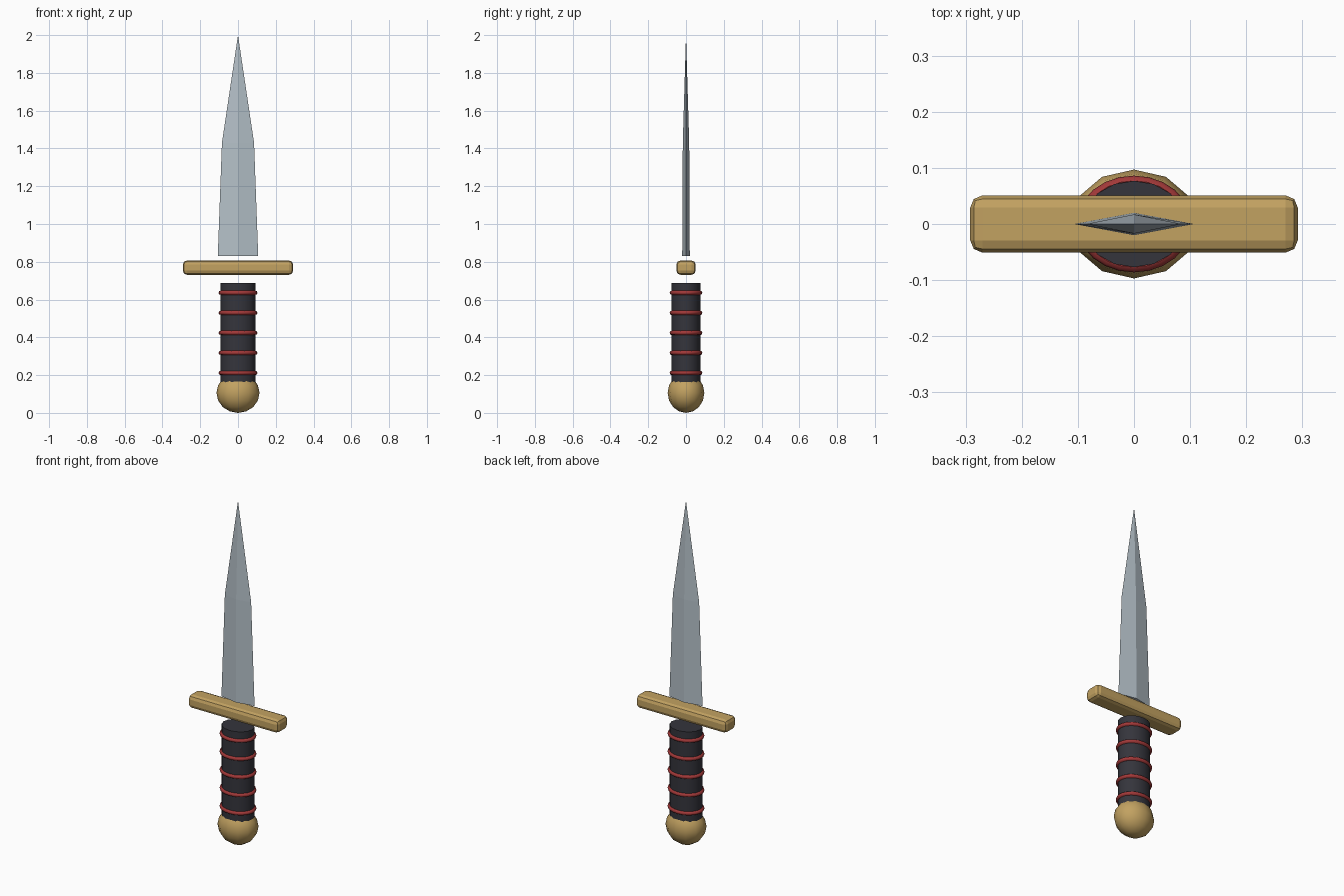
import bpy, bmesh, math

cube = bpy.data.objects.get("Cube")
if cube:
    bpy.data.objects.remove(cube, do_unlink=True)


def material(name, rgb):
    mat = bpy.data.materials.new(name)
    mat.use_nodes = True
    mat.diffuse_color = (*rgb, 1)
    mat.node_tree.nodes["Principled BSDF"].inputs["Base Color"].default_value = (*rgb, 1)
    return mat


steel = material("steel", (0.46, 0.53, 0.58))
brass = material("brass", (0.54, 0.36, 0.12))
leather = material("dark leather", (0.035, 0.035, 0.045))
cord = material("red cord", (0.36, 0.04, 0.04))


def finish(name, mat, scale=(1, 1, 1), smooth=True):
    """Name, scale, colour and shade the object just added."""
    obj = bpy.context.object
    obj.name = obj.data.name = name
    obj.scale = scale
    bpy.ops.object.transform_apply(location=False, rotation=False, scale=True)
    obj.data.materials.append(mat)
    if smooth:
        bpy.ops.object.shade_smooth_by_angle(angle=math.radians(45))
    return obj


# Pommel: a slightly flattened ball
bpy.ops.mesh.primitive_uv_sphere_add(segments=12, ring_count=8, radius=1, location=(0, 0, 0.106))
finish("pommel", brass, (0.114, 0.097, 0.106))

# Grip: an oval cylinder
GRIP_X, GRIP_Y = 0.092, 0.077
bpy.ops.mesh.primitive_cylinder_add(vertices=16, radius=1, depth=0.54, location=(0, 0, 0.418))
finish("grip", leather, (GRIP_X, GRIP_Y, 1))

# Cord rings around the grip
for i in range(5):
    bpy.ops.mesh.primitive_torus_add(major_segments=24, minor_segments=8,
                                     major_radius=GRIP_X, minor_radius=0.011,
                                     location=(0, 0, 0.212 + 0.106 * i))
    finish(f"grip_ring_{i + 1}", cord, (1, GRIP_Y / GRIP_X, 1))

# Crossguard: a bar with rounded edges
bpy.ops.mesh.primitive_cube_add(size=1, location=(0, 0, 0.769))
guard = finish("crossguard", brass, (0.584, 0.102, 0.076), smooth=False)
bevel = guard.modifiers.new("rounded edges", "BEVEL")
bevel.width = 0.022
bevel.segments = 2

# Blade: diamond sections (height, half width, half thickness) closing to a point
bm = bmesh.new()
sections = [(0.83, 0.107, 0.02), (1.43, 0.085, 0.017)]
loops = [[bm.verts.new(p) for p in ((w, 0, z), (0, t, z), (-w, 0, z), (0, -t, z))]
         for z, w, t in sections]
tip = bm.verts.new((0, 0, 2))
bm.faces.new(loops[0])
for i in range(4):
    j = (i + 1) % 4
    bm.faces.new((loops[0][i], loops[0][j], loops[1][j], loops[1][i]))
    bm.faces.new((loops[1][i], loops[1][j], tip))
bmesh.ops.recalc_face_normals(bm, faces=bm.faces)
mesh = bpy.data.meshes.new("blade")
bm.to_mesh(mesh)
bm.free()
mesh.materials.append(steel)
bpy.context.collection.objects.link(bpy.data.objects.new("blade", mesh))
